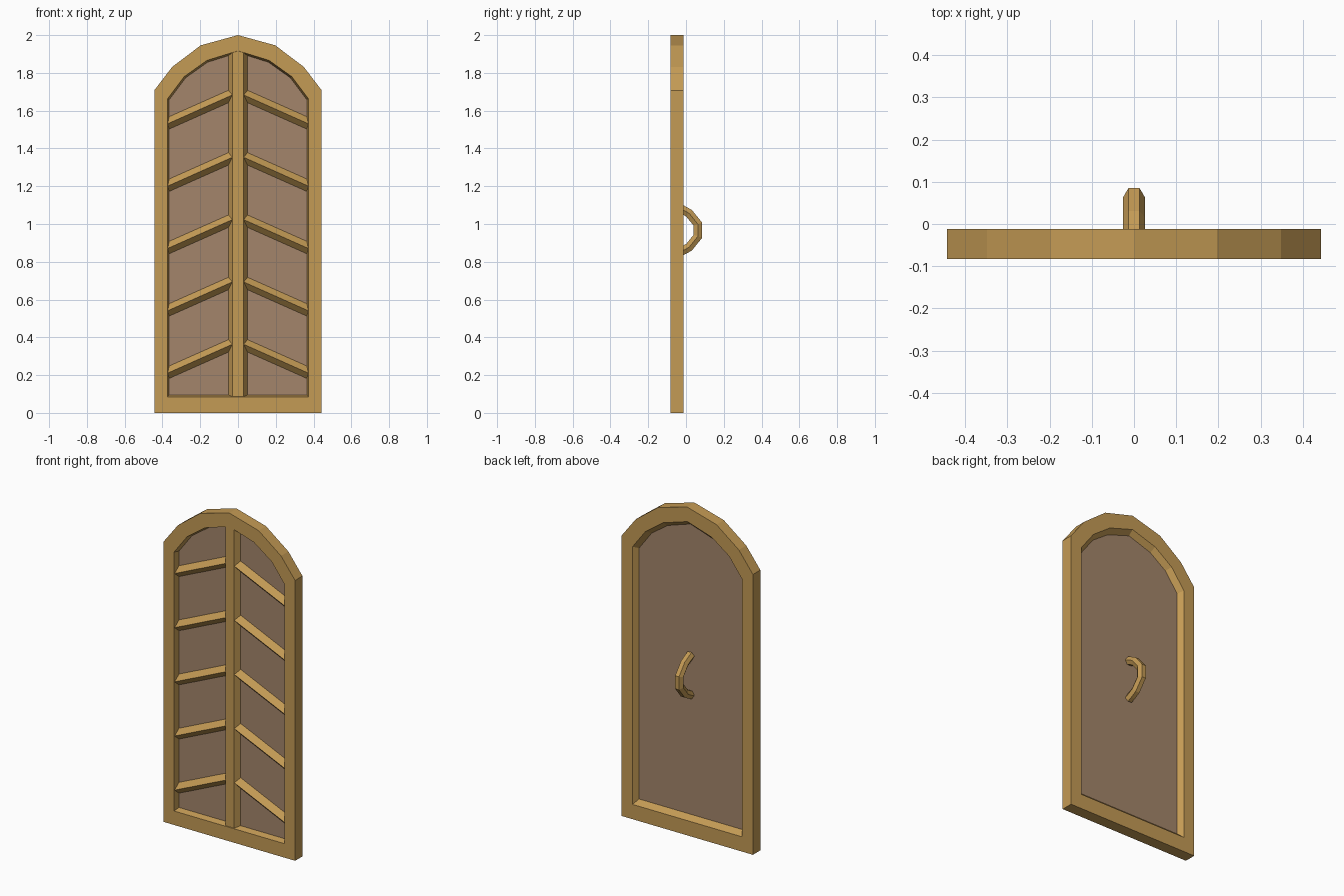
import bpy, bmesh, math
from mathutils import Vector

if "Cube" in bpy.data.objects:
    bpy.data.objects.remove(bpy.data.objects["Cube"])


def material(name, rgb):
    m = bpy.data.materials.new(name)
    m.diffuse_color = (*rgb, 1)
    m.use_nodes = True
    m.node_tree.nodes["Principled BSDF"].inputs["Base Color"].default_value = m.diffuse_color
    return m


wood = material("golden_wood", (0.55, 0.325, 0.09))
board = material("dull_brown_board", (0.37, 0.235, 0.145))


def bridge(name, rings, mat, closed=False):
    """Join equal-sized rings of points; cap the ends unless closed on itself."""
    bm = bmesh.new()
    vs = [[bm.verts.new(p) for p in r] for r in rings]
    n = len(vs[0])
    pairs = list(zip(vs, vs[1:])) + ([(vs[-1], vs[0])] if closed else [])
    for a, b in pairs:
        for i in range(n):
            j = (i + 1) % n
            bm.faces.new((a[i], a[j], b[j], b[i]))
    if not closed:
        bm.faces.new(vs[0])
        bm.faces.new(vs[-1])
    bmesh.ops.recalc_face_normals(bm, faces=bm.faces)
    me = bpy.data.meshes.new(name)
    bm.to_mesh(me)
    bm.free()
    me.materials.append(mat)
    ob = bpy.data.objects.new(name, me)
    bpy.context.collection.objects.link(ob)
    return ob


# Arched outline, right half, outer edge and front opening
OUTER = [(0.443, 0), (0.443, 1.708), (0.348, 1.832), (0.197, 1.946), (0, 2.0)]
INNER = [(0.373, 0.085), (0.373, 1.663), (0.285, 1.78), (0.165, 1.866), (0, 1.917)]


def outline(t, y):
    half = [(a[0] + (b[0] - a[0]) * t, a[1] + (b[1] - a[1]) * t)
            for a, b in zip(OUTER, INNER)]
    full = half + [(-x, z) for x, z in reversed(half[:-1])]
    return [(x, y, z) for x, z in full]


FRONT, BACK, PF, PB = -0.083, -0.012, -0.047, -0.043

# Frame with reveals sloping in to the panel on both sides
bridge("frame", [outline(0, BACK), outline(0, FRONT), outline(1, FRONT),
                 outline(1.12, PF), outline(1.38, PB), outline(1.06, BACK)],
       wood, closed=True)

# Panel
bridge("panel", [outline(0.8, PF), outline(0.8, PB)], board)

# Centre bar with chamfered sides
bar = [(-0.052, PF + 0.002), (-0.03, -0.079), (0.03, -0.079), (0.052, PF + 0.002)]
bridge("centre_bar", [[(x, y, z) for x, y in bar] for z in (0.07, 1.925)], wood)

# Sloping ridged slats on each side
slat = [(PF + 0.002, 0.036), (-0.079, 0.0), (PF + 0.002, -0.034)]
for i in range(5):
    for s, side in ((-1, "left"), (1, "right")):
        top = 0.36 + 0.33 * i
        rings = []
        for x in (0.028, 0.376):
            z0 = top + 0.004 - 0.445 * (x - 0.028)
            rings.append([(s * x, y, z0 + dz) for y, dz in slat])
        bridge(f"slat_{side}_{i + 1}", rings, wood)

# Handle: six-sided bar swept along an arc on the back
half_path = [(-0.045, 0.121), (-0.018, 0.109), (0.016, 0.090), (0.063, 0.032)]
path = [Vector((0, y, 0.967 + z)) for y, z in half_path]
path += [Vector((0, y, 0.967 - z)) for y, z in reversed(half_path)]
rings = []
for i, p in enumerate(path):
    d1 = (p - path[max(i - 1, 0)]).normalized()
    d2 = (path[min(i + 1, len(path) - 1)] - p).normalized()
    t = (d1 + d2).normalized()
    nrm = t.cross(Vector((1, 0, 0)))
    stretch = 1 / max(0.7, t.dot(d2 if d2.length else d1))
    rings.append([p + Vector((0.026 * math.cos(a), 0, 0))
                  + nrm * 0.026 * stretch * math.sin(a)
                  for a in (k * math.pi / 3 for k in range(6))])
bridge("handle", rings, wood)
